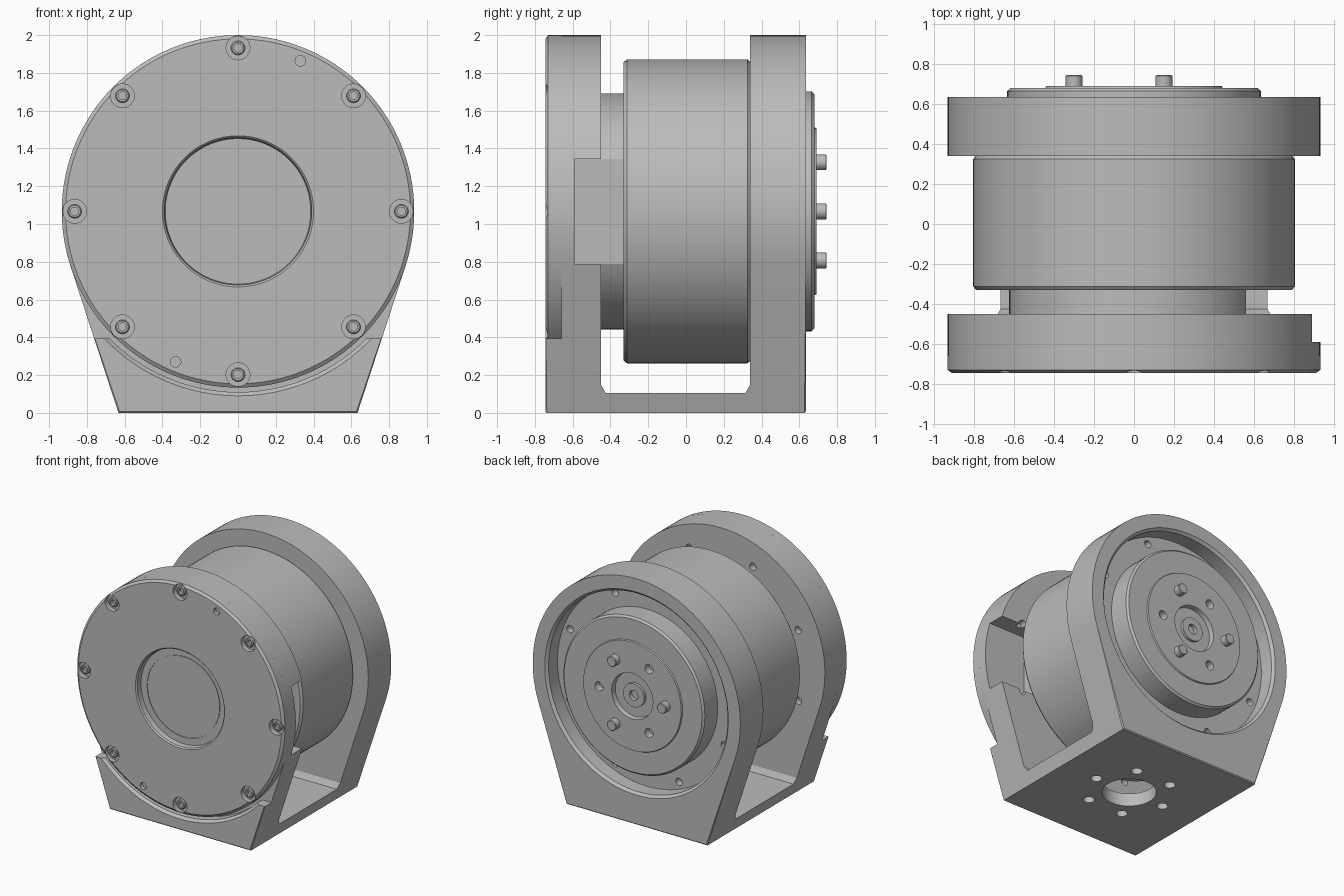
import bpy, bmesh, math
from mathutils import Vector

if "Cube" in bpy.data.objects:
    bpy.data.objects.remove(bpy.data.objects["Cube"])

CZ = 1.067      # height of the motor axis
R = 0.933       # outer radius of housing

grey = bpy.data.materials.new("machined grey")
grey.diffuse_color = (0.5, 0.5, 0.5, 1)
grey.use_nodes = True
grey.node_tree.nodes["Principled BSDF"].inputs["Base Color"].default_value = grey.diffuse_color


def finish(name, bm):
    bmesh.ops.recalc_face_normals(bm, faces=bm.faces)
    me = bpy.data.meshes.new(name)
    bm.to_mesh(me)
    bm.free()
    me.materials.append(grey)
    ob = bpy.data.objects.new(name, me)
    bpy.context.collection.objects.link(ob)
    return ob


def lathe(name, pts, centers=((0, CZ),), segs=96, axis='Y'):
    """Revolve (radius, height) points, which start and end on the axis, at each centre."""
    bm = bmesh.new()
    for c in centers:
        rings = []
        for r, t in pts:
            n = 1 if r == 0 else segs
            ring = []
            for i in range(n):
                a = 2 * math.pi * i / segs
                u, v = c[0] + r * math.sin(a), c[1] + r * math.cos(a)
                ring.append(bm.verts.new((u, t, v) if axis == 'Y' else (u, v, t)))
            rings.append(ring)
        for p, q in zip(rings, rings[1:]):
            for i in range(segs):
                j = (i + 1) % segs
                if len(p) == 1:
                    bm.faces.new((p[0], q[i], q[j]))
                elif len(q) == 1:
                    bm.faces.new((p[i], q[0], p[j]))
                else:
                    bm.faces.new((p[i], q[i], q[j], p[j]))
    return finish(name, bm)


def rod(name, r, a, b, **kw):
    return lathe(name, [(0, a), (r, a), (r, b), (0, b)], **kw)


def prism(name, pts, shift, bevel=0):
    """Extrude a flat outline of 3D points along a vector, chamfering the end rims."""
    bm = bmesh.new()
    lo = [bm.verts.new(p) for p in pts]
    hi = [bm.verts.new(Vector(p) + Vector(shift)) for p in pts]
    caps = [bm.faces.new(lo), bm.faces.new(hi)]
    for i in range(len(pts)):
        j = (i + 1) % len(pts)
        bm.faces.new((lo[i], lo[j], hi[j], hi[i]))
    if bevel:
        edges = [e for f in caps for e in f.edges]
        bmesh.ops.bevel(bm, geom=edges, offset=bevel, segments=1, affect='EDGES')
    return finish(name, bm)


def box(name, x0, x1, y0, y1, z0, z1):
    return prism(name, [(x0, y0, z0), (x1, y0, z0), (x1, y1, z0), (x0, y1, z0)], (0, 0, z1 - z0))


def cut(ob, *cutters):
    bpy.context.view_layer.objects.active = ob
    for c in cutters:
        m = ob.modifiers.new("cut", 'BOOLEAN')
        m.operation, m.solver, m.object = 'DIFFERENCE', 'EXACT', c
        bpy.ops.object.modifier_apply(modifier=m.name)
        bpy.data.objects.remove(c)


def circle(n, r, start=0, center=(0, CZ)):
    return [(center[0] + r * math.cos(math.radians(start + 360 * k / n)),
             center[1] + r * math.sin(math.radians(start + 360 * k / n))) for k in range(n)]


def notch():
    # flat side pocket in the front housing and the neck
    return box("notch_cutter", 0.56, 1.1, -0.59, -0.3, CZ - 0.278, CZ + 0.278)


# Bracket: teardrop outline with both arms and the base in one piece
t0 = -math.asin((CZ - 0.7776) / R)
arc = [(R * math.cos(t0 + (math.pi - 2 * t0) * i / 72), -0.745,
        CZ + R * math.sin(t0 + (math.pi - 2 * t0) * i / 72)) for i in range(73)]
outline = [(0.633, -0.745, 0)] + arc + [(-0.633, -0.745, 0)]
bracket = prism("bracket", outline, (0, 1.38, 0), 0.008)
gap = [(-0.45, 2.2), (-0.45, 0.15), (-0.425, 0.105), (0.315, 0.105), (0.34, 0.15), (0.34, 2.2)]
cut(bracket,
    prism("gap_cutter", [(-1.2, y, z) for y, z in gap], (2.4, 0, 0)),
    # front seat for the cover, with shortened horns
    lathe("seat_cutter", [(0, -0.8), (0.977, -0.8), (0.977, -0.745), (0.957, -0.725),
                          (0.957, -0.66), (0, -0.66)]),
    box("horn_cutter", -1.2, 1.2, -0.8, -0.66, 0.395, 2.2),
    notch(),
    # rear ring opening
    lathe("opening_cutter", [(0, 0.5), (0.805, 0.5), (0.805, 0.615), (0.83, 0.64), (0.83, 0.7), (0, 0.7)]),
    rod("rear_bolt_cutter", 0.03, 0.44, 0.53, centers=circle(8, 0.75, 22.5), segs=20),
    rod("front_bolt_cutter", 0.03, -0.5, -0.43, centers=circle(8, 0.75, 22.5), segs=20),
    # holes in the foot
    rod("foot_bore_cutter", 0.2, -0.1, 0.2, centers=[(0, -0.055)], segs=64, axis='Z'),
    rod("foot_bolt_cutter", 0.042, -0.1, 0.2, centers=circle(6, 0.317, 0, (0, -0.055)), segs=24, axis='Z'))

# Front cover with dished centre, counterbores and dowel holes
cover = lathe("front_cover", [
    (0, -0.695), (0.322, -0.695), (0.322, -0.69), (0.33, -0.69), (0.33, -0.695), (0.385, -0.695),
    (0.39, -0.735), (0.4, -0.745), (0.913, -0.745), (R, -0.73), (R, -0.66), (0, -0.66)], segs=128)
bolts = circle(8, 0.865)
cut(cover,
    rod("counterbore_cutter", 0.063, -0.8, -0.705, centers=bolts, segs=32),
    rod("dowel_cutter", 0.028, -0.8, -0.715, centers=circle(2, 0.863, 67.5), segs=20))
lathe("cover_screws", [(0, -0.71), (0.021, -0.71), (0.021, -0.732), (0.031, -0.732),
                       (0.037, -0.726), (0.037, -0.7), (0, -0.7)], centers=bolts, segs=24)

# Motor body and the flat-sided neck in front of it
lathe("motor_body", [(0, -0.33), (0.79, -0.33), (0.805, -0.312), (0.805, 0.325), (0.79, 0.342), (0, 0.342)])
neck = rod("neck", 0.625, -0.46, -0.32)
cut(neck, notch())

# Output hub at the rear with centre boss
hub = lathe("output_hub", [
    (0, 0.48), (0.635, 0.48), (0.635, 0.665), (0.62, 0.68), (0.445, 0.68), (0.44, 0.69),
    (0.185, 0.69), (0.18, 0.65), (0.095, 0.65), (0.095, 0.672), (0.04, 0.672), (0.04, 0.64), (0, 0.64)])
cut(hub, rod("hub_hole_cutter", 0.037, 0.63, 0.75, centers=circle(3, 0.3, 0), segs=24))
lathe("drive_pins", [(0, 0.66), (0.042, 0.66), (0.042, 0.74), (0.037, 0.745), (0, 0.745)],
      centers=circle(3, 0.3, 60), segs=24)

# Smooth round surfaces, keep the machined edges crisp
for ob in bpy.context.scene.objects:
    ob.select_set(True)
bpy.context.view_layer.objects.active = bracket
bpy.ops.object.shade_smooth_by_angle(angle=math.radians(25))
